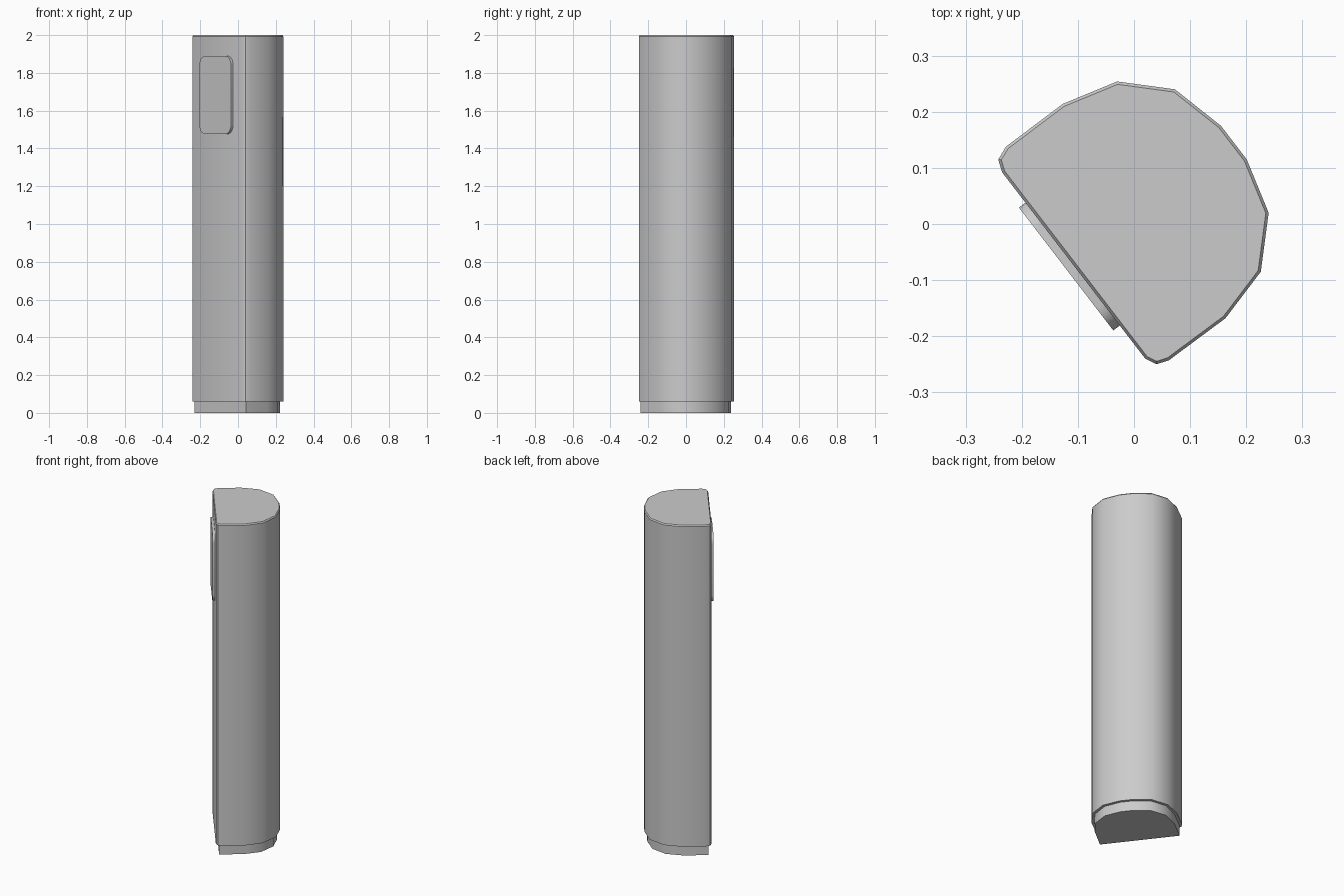
import bpy, bmesh, math
from mathutils import Vector

if "Cube" in bpy.data.objects:
    bpy.data.objects.remove(bpy.data.objects["Cube"])


def loft(name, rings):
    """Closed solid through a stack of equal-length rings of 3D points."""
    bm = bmesh.new()
    loops = [[bm.verts.new(p) for p in ring] for ring in rings]
    n = len(loops[0])
    for a, b in zip(loops, loops[1:]):
        for i in range(n):
            j = (i + 1) % n
            bm.faces.new((a[i], a[j], b[j], b[i]))
    bm.faces.new(loops[0])
    bm.faces.new(loops[-1])
    bmesh.ops.recalc_face_normals(bm, faces=bm.faces)
    mesh = bpy.data.meshes.new(name)
    bm.to_mesh(mesh)
    bm.free()
    ob = bpy.data.objects.new(name, mesh)
    bpy.context.collection.objects.link(ob)
    bpy.ops.object.select_all(action='DESELECT')
    bpy.context.view_layer.objects.active = ob
    ob.select_set(True)
    bpy.ops.object.shade_smooth_by_angle(angle=math.radians(32))
    return ob


def inset(pts, d):
    """Offset a counter-clockwise outline inwards by d."""
    out = []
    for i, p in enumerate(pts):
        a = (p - pts[i - 1]).normalized()
        b = (pts[(i + 1) % len(pts)] - p).normalized()
        na, nb = Vector((-a.y, a.x)), Vector((-b.y, b.x))
        out.append(p + (na + nb) * d / (1 + na.dot(nb)))
    return out


def at(pts, z):
    return [(p.x, p.y, z) for p in pts]


# D-shaped outline: flat face towards front left, arc behind it
arc = [Vector(p) for p in (
    (0.062, -0.243), (0.163, -0.168), (0.226, -0.085), (0.24, 0.02),
    (0.201, 0.115), (0.155, 0.175), (0.073, 0.24), (-0.03, 0.254),
    (-0.127, 0.214), (-0.228, 0.138))]
left_tip = [Vector((-0.242, 0.115)), Vector((-0.235, 0.092))]
right_tip = [Vector((0.02, -0.24)), Vector((0.04, -0.25))]
outline = arc + left_tip + right_tip

# Main body with a fine chamfer around the top
loft("body", [at(outline, 0.06), at(outline, 1.993),
              at(inset(outline, 0.005), 2.0)])

# Recessed foot with sharp corners
foot = inset(arc[1:-1], 0.016)
foot[0], foot[-1] = Vector((0.155, -0.15)), Vector((-0.122, 0.198))
foot = [Vector((0.042, -0.24))] + foot + [Vector((-0.23, 0.115))]
loft("foot", [at(foot, 0.0), at(foot, 0.07)])

# Raised rounded button on the flat face
along = (right_tip[0] - left_tip[1]).normalized()
out = Vector((along.y, -along.x))
face_d = left_tip[1].dot(out)
u0, z0, hw, hh, r = -0.01, 1.683, 0.138, 0.207, 0.05
corner = []
for q, (sx, sz) in enumerate(((1, 1), (-1, 1), (-1, -1), (1, -1))):
    for k in range(6):
        t = math.radians(90 * q + 18 * k)
        corner.append((u0 + sx * (hw - r) + r * math.cos(t),
                       z0 + sz * (hh - r) + r * math.sin(t)))


def button_ring(depth):
    ring = []
    for u, z in corner:
        p = along * u + out * (face_d + depth)
        ring.append((p.x, p.y, z))
    return ring


loft("button", [button_ring(-0.005), button_ring(0.0145)])
